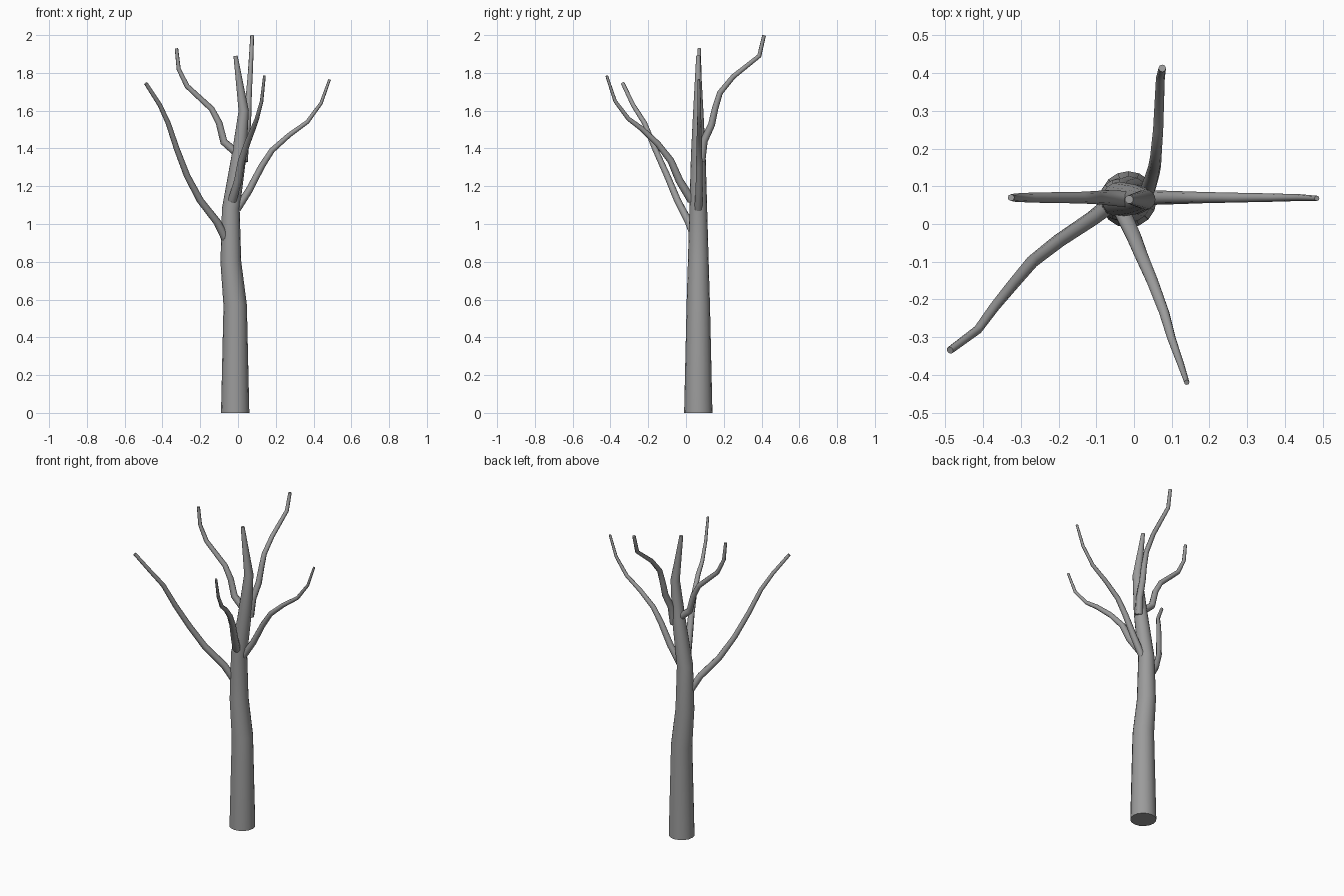
import bpy
import bmesh
from math import cos, sin, pi, radians
from mathutils import Vector

cube = bpy.data.objects.get("Cube")
if cube:
    bpy.data.objects.remove(cube, do_unlink=True)

bark = bpy.data.materials.new("grey_bark")
bark.use_nodes = True
GREY = (0.33, 0.33, 0.33, 1)
bark.diffuse_color = GREY
bark.node_tree.nodes["Principled BSDF"].inputs["Base Color"].default_value = GREY


def limb(name, points, radii, sides, flat_base=False):
    """Sweep a tapering ring along a path and cap both ends."""
    pts = [Vector(p) for p in points]
    bm = bmesh.new()
    rings = []
    up = Vector((0, 0, 1))
    for i, p in enumerate(pts):
        before = (p - pts[max(i - 1, 0)]).normalized()
        after = (pts[min(i + 1, len(pts) - 1)] - p).normalized()
        along = up if flat_base and i == 0 else (before + after).normalized()
        turn = up.rotation_difference(along)
        ring = []
        for k in range(sides):
            a = 2 * pi * k / sides
            ring.append(bm.verts.new(p + turn @ Vector((cos(a), sin(a), 0)) * radii[i]))
        rings.append(ring)
    for low, high in zip(rings, rings[1:]):
        for k in range(sides):
            n = (k + 1) % sides
            bm.faces.new((low[k], low[n], high[n], high[k]))
    bm.faces.new(rings[0][::-1])
    bm.faces.new(rings[-1])
    bmesh.ops.recalc_face_normals(bm, faces=bm.faces)
    mesh = bpy.data.meshes.new(name)
    bm.to_mesh(mesh)
    bm.free()
    mesh.materials.append(bark)
    obj = bpy.data.objects.new(name, mesh)
    bpy.context.collection.objects.link(obj)
    bpy.ops.object.select_all(action='DESELECT')
    obj.select_set(True)
    bpy.context.view_layer.objects.active = obj
    bpy.ops.object.shade_smooth_by_angle(angle=radians(50))


def branch(name, points, base, tip):
    last = len(points) - 1
    radii = [base + (tip - base) * i / last for i in range(last + 1)]
    limb(name, points, radii, 8)


# Trunk: gently swaying, tapering to a thin leader
Y = 0.065
trunk = [(-0.015, 0, 0.075), (-0.015, 0.57, 0.062), (-0.038, 0.8, 0.055),
         (-0.038, 1.08, 0.047), (0.005, 1.36, 0.039), (0.03, 1.6, 0.027),
         (-0.013, 1.89, 0.011)]
limb("trunk", [(x, Y, z) for x, z, r in trunk], [r for x, z, r in trunk], 16, True)

# Branches, lowest first
branch("right_low_branch", [
    (-0.065, 0.05, 0.92), (-0.11, 0.015, 1.01), (-0.2, -0.045, 1.125),
    (-0.27, -0.1, 1.256), (-0.325, -0.165, 1.4), (-0.37, -0.22, 1.535),
    (-0.414, -0.28, 1.63), (-0.488, -0.335, 1.745)], 0.022, 0.01)
branch("left_branch", [
    (-0.005, Y, 1.08), (0.06, 0.07, 1.18), (0.125, 0.07, 1.305), (0.18, 0.07, 1.39),
    (0.27, 0.07, 1.47), (0.367, 0.07, 1.54), (0.44, 0.07, 1.64),
    (0.485, 0.068, 1.765)], 0.021, 0.007)
branch("front_branch", [
    (-0.03, 0.03, 1.125), (0, -0.035, 1.23), (0.018, -0.08, 1.335),
    (0.048, -0.15, 1.425), (0.08, -0.235, 1.505), (0.1, -0.305, 1.557),
    (0.125, -0.375, 1.65), (0.14, -0.42, 1.785)], 0.023, 0.007)
branch("right_high_branch", [
    (-0.005, Y, 1.375), (-0.075, 0.07, 1.435), (-0.1, 0.07, 1.535), (-0.14, 0.07, 1.61),
    (-0.27, 0.07, 1.73), (-0.314, 0.07, 1.82), (-0.326, 0.07, 1.93)], 0.022, 0.009)
branch("back_branch", [
    (0.03, 0.08, 1.33), (0.038, 0.095, 1.44), (0.05, 0.135, 1.525),
    (0.055, 0.155, 1.615), (0.058, 0.18, 1.695), (0.064, 0.25, 1.78),
    (0.07, 0.388, 1.89), (0.075, 0.413, 1.998)], 0.022, 0.01)
